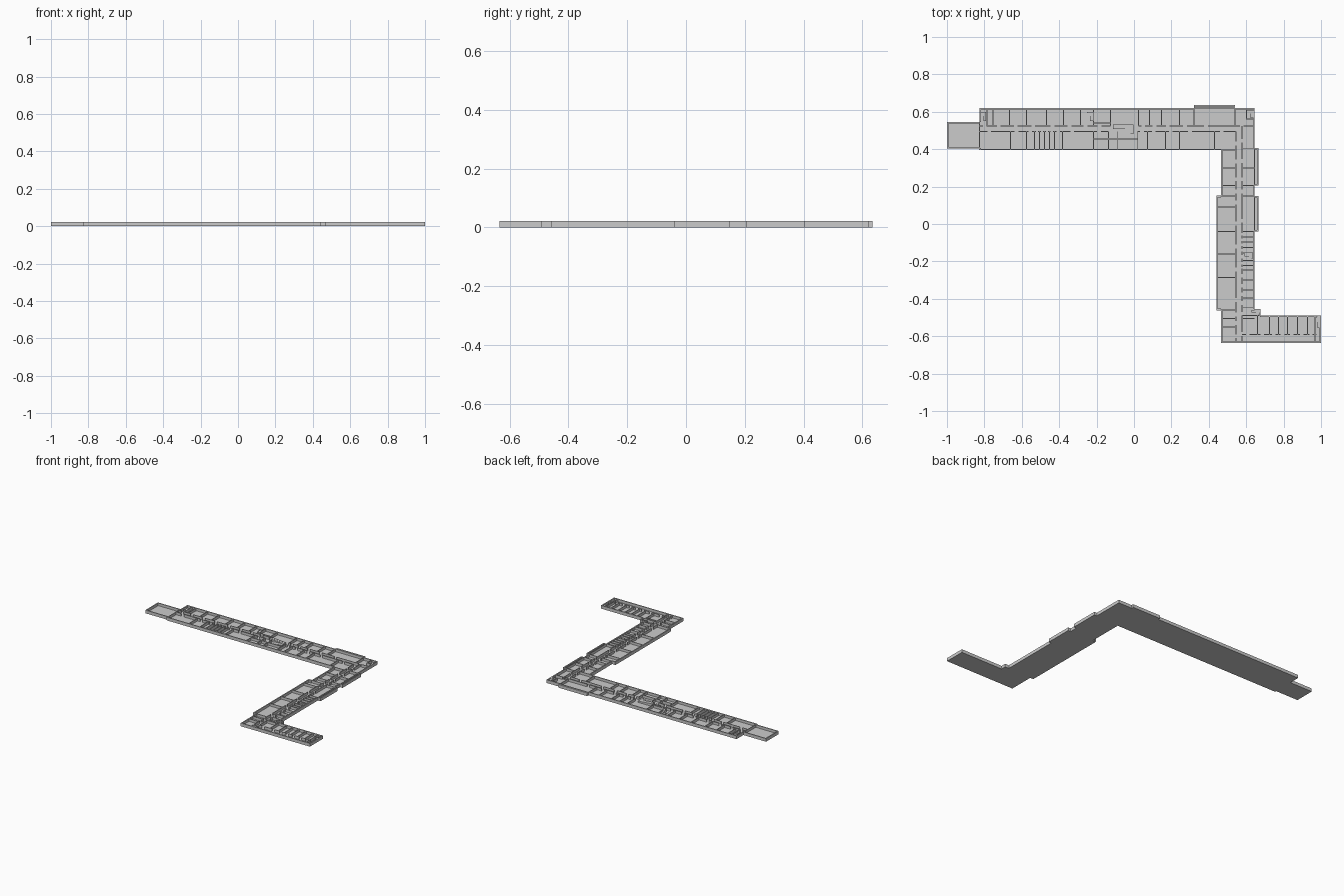
import bpy, bmesh
from mathutils import Vector

if "Cube" in bpy.data.objects:
    bpy.data.objects.remove(bpy.data.objects["Cube"])

H, FLOOR, T = 0.022, 0.004, 0.005   # wall top, slab thickness, wall thickness


def finish(bm, name):
    bmesh.ops.recalc_face_normals(bm, faces=bm.faces[:])
    me = bpy.data.meshes.new(name)
    bm.to_mesh(me)
    bm.free()
    ob = bpy.data.objects.new(name, me)
    bpy.context.collection.objects.link(ob)
    return ob


def box(bm, x0, x1, y0, y1, z1=H, z0=FLOOR):
    vs = bmesh.ops.create_cube(bm, size=1)["verts"]
    for v in vs:
        v.co = Vector(((x0 + x1) / 2 + v.co.x * (x1 - x0),
                       (y0 + y1) / 2 + v.co.y * (y1 - y0),
                       (z0 + z1) / 2 + v.co.z * (z1 - z0)))


def wall_x(bm, y, x0, x1):
    box(bm, x0, x1, y - T / 2, y + T / 2)


def wall_y(bm, x, y0, y1):
    box(bm, x - T / 2, x + T / 2, y0, y1)


def corridor_wall(bm, wall, at, stops, gap=0.02):
    """Wall with a doorway in every bay between the stops."""
    for a, b in zip(stops, stops[1:]):
        door = min(gap, (b - a) * 0.45)
        start = a + (b - a) * 0.25
        wall(bm, at, a, start)
        wall(bm, at, start + door, b)


# Outline of the whole storey, counter-clockwise
outline = [(-1, .405), (-.825, .405), (-.825, .395), (.465, .395), (.465, .15),
           (.44, .15), (.44, -.46), (.465, -.46), (.465, -.635), (1, -.635),
           (1, -.49), (.675, -.49), (.675, -.455), (.645, -.455), (.645, -.04),
           (.665, -.04), (.665, .15), (.645, .15), (.645, .205), (.665, .205),
           (.665, .405), (.645, .405), (.645, .62), (.54, .62), (.54, .635),
           (.32, .635), (.32, .62), (-.825, .62), (-.825, .545), (-1, .545)]

# Floor slab
bm = bmesh.new()
face = bm.faces.new([bm.verts.new((x, y, 0)) for x, y in outline])
ext = bmesh.ops.extrude_face_region(bm, geom=[face])["geom"]
for v in ext:
    if isinstance(v, bmesh.types.BMVert):
        v.co.z = FLOOR
finish(bm, "floor_slab")

# Outer walls, set inward from the outline
bm = bmesh.new()
W = 0.007
for (ax, ay), (bx, by) in zip(outline, outline[1:] + outline[:1]):
    d = Vector((bx - ax, by - ay)).normalized()
    n = Vector((-d.y, d.x)) * W
    xs, ys = sorted((ax, bx)), sorted((ay, by))
    if abs(d.x) > 0.5:
        box(bm, xs[0], xs[1], min(ay, ay + n.y), max(ay, ay + n.y), z0=0)
    else:
        box(bm, min(ax, ax + n.x), max(ax, ax + n.x), ys[0], ys[1], z0=0)
finish(bm, "outer_walls")

# Long wing: corridor with rooms on both sides
north = [-.785, -.755, -.665, -.575, -.468, -.377, -.286, -.217, -.125, 0.025,
         .083, .147, .243, .32, .54]
south = [-.66, -.575, -.532, -.505, -.478, -.452, -.425, -.382, -.217, -.137,
         -.087, .02, .072, .168, .243, .43]
bm = bmesh.new()
for x in north:
    wall_y(bm, x, .525, .62)
for x in south:
    wall_y(bm, x, .395, .495)
corridor_wall(bm, wall_x, .525, [-.825] + north[1:9])
corridor_wall(bm, wall_x, .525, north[9:] + [.645])
corridor_wall(bm, wall_x, .495, [-.825] + south[:10])
corridor_wall(bm, wall_x, .495, south[11:] + [.545])
wall_x(bm, .54, -.217, -.125)
wall_x(bm, .455, -.217, .02)
wall_y(bm, -.825, .395, .545)
wall_x(bm, .62, .32, .54)
wall_y(bm, .602, .56, .62)
wall_x(bm, .562, .602, .645)
finish(bm, "long_wing_partitions")

# Cross wing: corridor running towards the front
west = [-.63, -.55, -.505, -.46, -.285, -.16, -.04, .09, .15, .205, .30, .395]
east = [-.505, -.445, -.395, -.353, -.30, -.245, -.222, -.195, -.155, -.125,
        -.097, -.07, -.04, .15, .205, .30, .405]
bm = bmesh.new()
for y in west[1:]:
    wall_x(bm, y, .465 if y < -.46 or y > .15 else .44, .545)
for y in east:
    wall_x(bm, y, .578, .645)
corridor_wall(bm, wall_y, .545, west + [.495])
corridor_wall(bm, wall_y, .578, [-.63] + east + [.525])
wall_y(bm, .645, -.04, .15)
wall_y(bm, .645, .205, .405)
finish(bm, "cross_wing_partitions")

# Short end wing
cells = [.66, .725, .772, .82, .873, .928, .967]
bm = bmesh.new()
for x in cells:
    wall_y(bm, x, -.59, -.49)
corridor_wall(bm, wall_x, -.59, [.578] + cells + [1])
wall_x(bm, -.49, .578, .675)
wall_y(bm, .967, -.635, -.59)
finish(bm, "end_wing_partitions")


# Stair flights: two parallel runs of small steps, rising one after the other
def stairs(name, x0, x1, y0, y1, along_x, n=9):
    bm = bmesh.new()
    for half in (0, 1):
        for i in range(n):
            k = i if half == 0 else n - 1 - i
            z = FLOOR + (H - FLOOR) * (i + 1 + n * half) / (2 * n)
            if along_x:
                s, w = (x1 - x0) / n, (y1 - y0) / 2
                box(bm, x0 + k * s, x0 + (k + 1) * s,
                    y0 + half * w, y0 + (half + 1) * w, z)
            else:
                s, w = (y1 - y0) / n, (x1 - x0) / 2
                box(bm, x0 + half * w, x0 + (half + 1) * w,
                    y0 + k * s, y0 + (k + 1) * s, z)
    finish(bm, name)


stairs("west_stairs", -.82, -.79, .55, .60, False)
stairs("middle_stairs", -.25, -.22, .55, .60, False)
stairs("corner_stairs", .605, .64, .568, .607, False)
stairs("cross_wing_stairs", .592, .633, -.188, -.158, True)
stairs("annex_stairs", .628, .67, -.485, -.46, True)
stairs("end_stairs", .972, .992, -.555, -.497, False)
stairs("main_stairs", -.112, -.002, .482, .533, True, 14)
